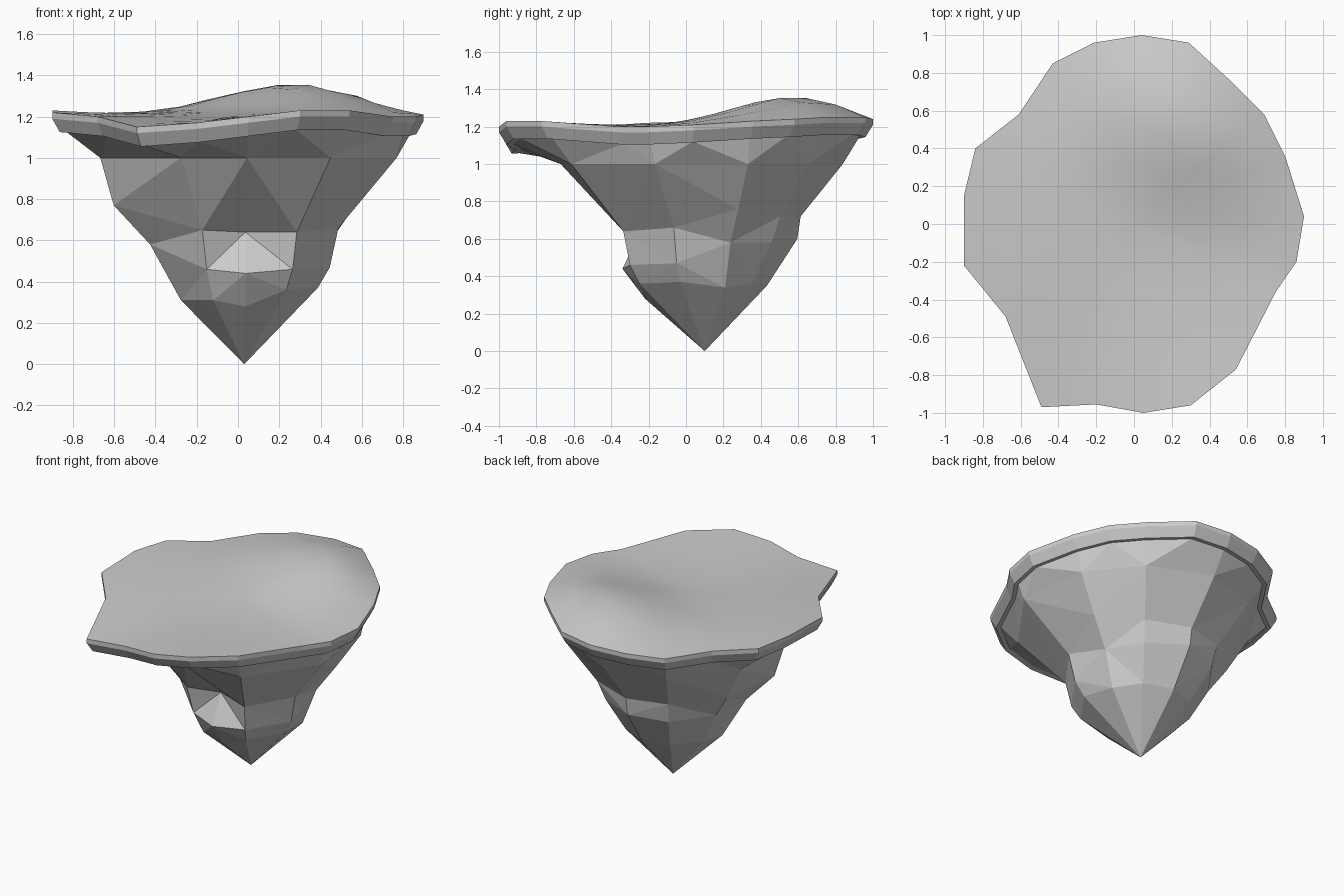
import bpy, bmesh, math
from mathutils import Vector

if "Cube" in bpy.data.objects:
    bpy.data.objects.remove(bpy.data.objects["Cube"])

# Plan outline of the island, clockwise from the back: x, y
OUTLINE = [(.04, 1), (.29, .96), (.52, .75), (.69, .58), (.80, .36), (.90, .04), (.86, -.20),
           (.75, -.36), (.54, -.77), (.30, -.96), (.05, -1), (-.20, -.955), (-.49, -.97),
           (-.68, -.49), (-.90, -.22), (-.90, .15), (-.84, .40), (-.61, .58), (-.43, .85), (-.21, .96)]
RIM_Z = [1.24, 1.25, 1.25, 1.24, 1.23, 1.21, 1.20, 1.20, 1.23, 1.23,
         1.20, 1.17, 1.15, 1.20, 1.22, 1.23, 1.22, 1.21, 1.21, 1.23]
APEX = Vector((.03, .10, 0))
N = len(OUTLINE)

# Rock columns under every second outline point: (fraction from tip axis, z), top to bottom
COLUMNS = [
    [(.82, 1.0), (.57, .72), (.55, .60), (.37, .35)],
    [(.86, 1.0), (.62, .72), (.55, .58), (.39, .36)],
    [(.89, 1.0), (.69, .76), (.53, .58), (.42, .34)],
    [(.89, 1.0), (.55, .66), (.50, .47), (.43, .37)],
    [(.82, 1.0), (.50, .64), (.46, .46), (.40, .36)],
    [(.70, 1.0), (.31, .64), (.40, .44), (.29, .28)],
    [(.59, 1.0), (.39, .65), (.35, .46), (.29, .31)],
    [(.75, 1.0), (.68, .77), (.49, .58), (.33, .31)],
    [(.79, 1.0), (.63, .75), (.50, .58), (.36, .35)],
    [(.82, 1.0), (.58, .72), (.54, .58), (.37, .35)],
]


def finish(bm, name):
    bmesh.ops.recalc_face_normals(bm, faces=bm.faces[:])
    me = bpy.data.meshes.new(name)
    bm.to_mesh(me)
    bm.free()
    ob = bpy.data.objects.new(name, me)
    bpy.context.collection.objects.link(ob)
    return ob


def rim_ring(bm, scale, drop):
    return [bm.verts.new((x * scale, y * scale, z - drop)) for (x, y), z in zip(OUTLINE, RIM_Z)]


def bridge(bm, a, b):
    n = len(a)
    return [bm.faces.new((a[i], a[(i + 1) % n], b[(i + 1) % n], b[i])) for i in range(n)]


def ground_z(x, y, t, rim):
    hill = .15 * math.exp(-(x - .30) ** 2 / .30 - (y - .60) ** 2 / .24)
    return 1.2 + (rim - 1.2) * t * t + hill * (1 - t ** 6)


# Turf: smooth rolling top with a faceted bevelled rim
bm = bmesh.new()
edge = rim_ring(bm, 1, 0)
prev, top = edge, []
STEPS = 6
for k in range(STEPS - 1, 0, -1):
    t = k / STEPS
    ring = [bm.verts.new((x * t, y * t, ground_z(x * t, y * t, t, z)))
            for (x, y), z in zip(OUTLINE, RIM_Z)]
    top += bridge(bm, prev, ring)
    prev = ring
mid = bm.verts.new((0, 0, ground_z(0, 0, 0, 1.2)))
top += [bm.faces.new((prev[i], prev[(i + 1) % N], mid)) for i in range(N)]
for f in top:
    f.smooth = True
for i in range(N):
    bm.edges.get((edge[i], edge[(i + 1) % N])).smooth = False
side = rim_ring(bm, 1, .03)
bridge(bm, edge, side)
under = rim_ring(bm, .96, .095)
bridge(bm, side, under)
bridge(bm, under, rim_ring(bm, .90, .09))
finish(bm, "turf_top")

# Rock: jagged tapering underside ending in a point
bm = bmesh.new()
lip = rim_ring(bm, .93, .09)
rings = []
for level in range(4):
    ring = []
    for c, col in enumerate(COLUMNS):
        f, z = col[level]
        x, y = OUTLINE[2 * c]
        ring.append(bm.verts.new((APEX.x + f * (x - APEX.x), APEX.y + f * (y - APEX.y), z)))
    rings.append(ring)
M = len(COLUMNS)
for c in range(M):
    a, b = rings[0][c], rings[0][(c + 1) % M]
    p, q, r = lip[2 * c], lip[2 * c + 1], lip[(2 * c + 2) % N]
    for tri in ((p, q, a), (q, b, a), (q, r, b)):
        bm.faces.new(tri)
for upper, lower in zip(rings, rings[1:]):
    bridge(bm, upper, lower)
tip = bm.verts.new(APEX)
for c in range(M):
    bm.faces.new((rings[-1][c], rings[-1][(c + 1) % M], tip))
bmesh.ops.triangulate(bm, faces=[f for f in bm.faces if len(f.verts) > 3])
finish(bm, "rock_underside")
